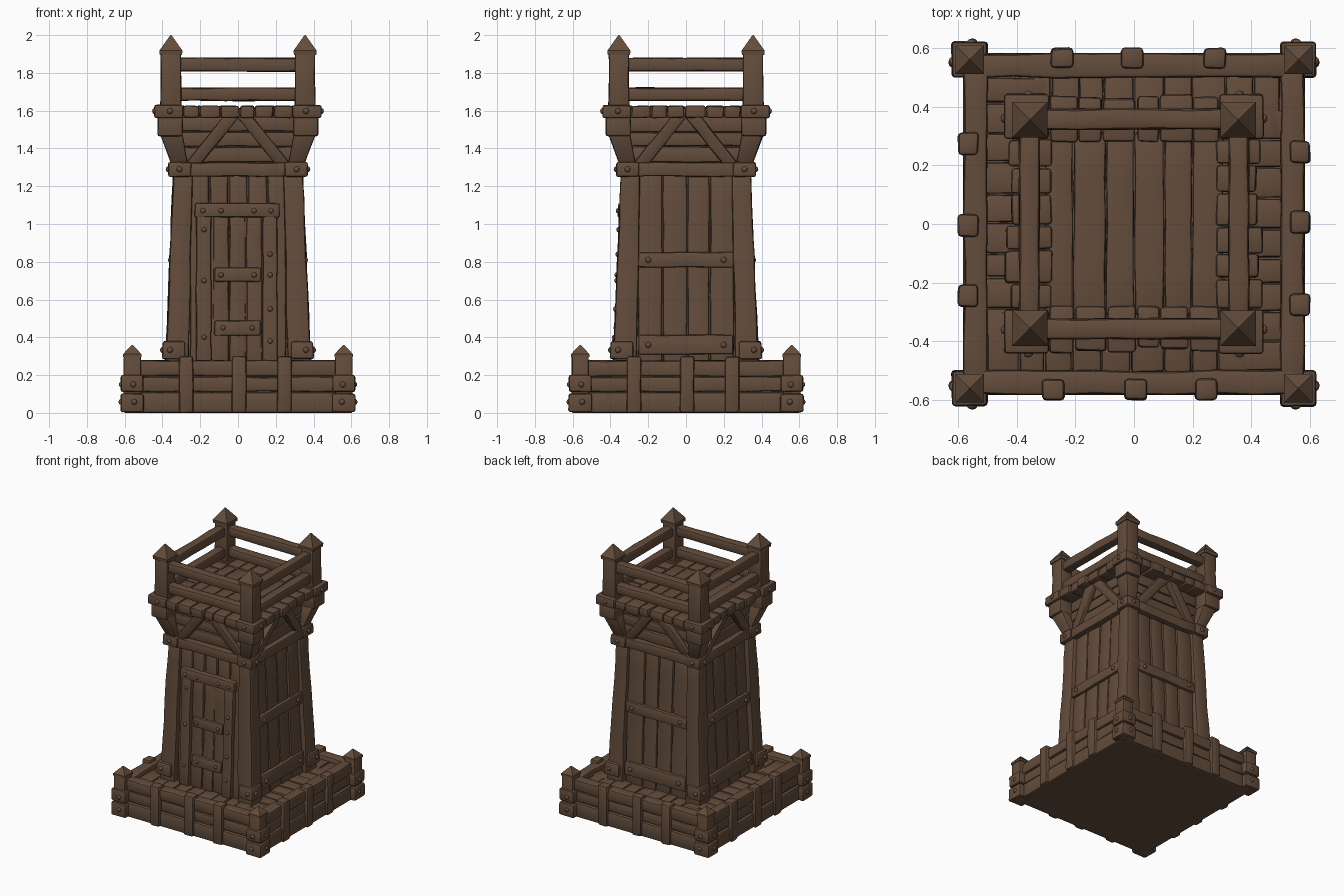
import bpy, bmesh, math, random
from mathutils import Vector, Matrix

if "Cube" in bpy.data.objects:
    bpy.data.objects.remove(bpy.data.objects["Cube"])

random.seed(4)
wood = bpy.data.materials.new("dark_brown_wood")
wood.diffuse_color = (0.125, 0.073, 0.044, 1)
wood.use_nodes = True
wood.node_tree.nodes["Principled BSDF"].inputs["Base Color"].default_value = wood.diffuse_color
wood.roughness = 0.9


def lean(z):
    """Inward slope of the tower walls."""
    return -0.041 * (z - 0.28)


def turn(k):
    return Matrix.Rotation(k * math.pi / 2, 4, 'Z')


def loft(bm, rings, bevel=0.01, jit=0.003):
    """Closed solid through four-point rings, with worn rounded edges."""
    vs = [[bm.verts.new(Vector(p) + Vector([random.uniform(-jit, jit) for _ in range(3)])) for p in r]
          for r in rings]
    faces = [bm.faces.new(vs[0]), bm.faces.new(vs[-1][::-1])]
    for a, b in zip(vs, vs[1:]):
        for i in range(4):
            j = (i + 1) % 4
            faces.append(bm.faces.new((a[j], a[i], b[i], b[j])))
    bmesh.ops.recalc_face_normals(bm, faces=faces)
    for f in faces:
        f.normal_update()
    if bevel:
        edges = {e for f in faces for e in f.edges if e.calc_face_angle(0) > 0.6}
        bmesh.ops.bevel(bm, geom=list(edges), offset=bevel, segments=2, profile=0.5,
                        affect='EDGES', clamp_overlap=True)


def slab(bm, k, u, z, d, sloped=False, bevel=0.01, jit=0.003):
    """Board on side k: u along the side, z height, d distance outward."""
    m = turn(k)

    def pt(a, h, o):
        return m @ Vector((a, -(o + (lean(h) if sloped else 0)), h))
    spans = [u[1] - u[0], z[1] - z[0], d[1] - d[0]]
    ax = spans.index(max(spans))
    n = max(1, round(max(spans) / 0.14))
    rings = []
    for i in range(n + 1):
        t = i / n
        mix = lambda s: s[0] + (s[1] - s[0]) * t
        sq = ((0, 0), (1, 0), (1, 1), (0, 1))
        if ax == 0:
            rings.append([pt(mix(u), z[a], d[b]) for a, b in sq])
        elif ax == 1:
            rings.append([pt(u[a], mix(z), d[b]) for a, b in sq])
        else:
            rings.append([pt(u[a], z[b], mix(d)) for a, b in sq])
    loft(bm, rings, bevel, jit)


def column(bm, k, levels, bevel=0.01, jit=0.002):
    """Corner column from (z, inner, outer) levels."""
    m = turn(k)
    loft(bm, [[m @ Vector((x, -y, z)) for x, y in ((a, a), (b, a), (b, b), (a, b))]
              for z, a, b in levels], bevel, jit)


def bolt(bm, k, u, z, d, r=0.016):
    m = turn(k) @ Matrix.Translation((u, -d, z)) @ Matrix.Diagonal((1, 0.8, 1, 1))
    bmesh.ops.create_icosphere(bm, subdivisions=2, radius=r, matrix=m)


def part(name, build, sides=4):
    bm = bmesh.new()
    for k in range(sides):
        build(bm, k)
    me = bpy.data.meshes.new(name)
    bm.to_mesh(me)
    bm.free()
    me.materials.append(wood)
    ob = bpy.data.objects.new(name, me)
    bpy.context.collection.objects.link(ob)
    bpy.ops.object.select_all(action='DESELECT')
    ob.select_set(True)
    bpy.context.view_layer.objects.active = ob
    bpy.ops.object.shade_smooth_by_angle(angle=math.radians(38))


def cuts(a, b, n, wob=0.012):
    c = [a + (b - a) * i / n + (random.uniform(-wob, wob) if 0 < i < n else 0) for i in range(n + 1)]
    return list(zip(c, c[1:]))


# base: solid core, stacked wall boards, uprights, corner posts and deck
def base_core(bm, k):
    slab(bm, k, (-0.56, 0.56), (0, 0.2), (-0.56, 0.56), bevel=0, jit=0)


def base_walls(bm, k):
    for z0, z1, o in ((0, 0.108, 0.582), (0.112, 0.19, 0.574), (0.194, 0.278, 0.58)):
        slab(bm, k, (-0.55, 0.55), (z0, z1), (0.5, o), bevel=0.013, jit=0.004 if z0 else 0)


def base_uprights(bm, k):
    for u in (-0.275, 0.005, 0.245):
        slab(bm, k, (u - 0.038, u + 0.038), (0, 0.3), (0.53, 0.6), bevel=0.014)


def base_posts(bm, k):
    column(bm, k, [(0, 0.515, 0.605), (0.3, 0.515, 0.605)], 0.008)
    column(bm, k, [(0.295, 0.512, 0.608), (0.312, 0.512, 0.608), (0.36, 0.557, 0.563)], 0, 0)
    column(bm, k, [(0.004, 0.498, 0.622), (0.102, 0.498, 0.622)], 0.012)
    column(bm, k, [(0.112, 0.5, 0.62), (0.2, 0.5, 0.62)], 0.012)


def base_bolts(bm, k):
    for s in (-1, 1):
        bolt(bm, k, s * 0.55, 0.058, 0.62)
        bolt(bm, k, s * 0.555, 0.15, 0.618)


def base_deck(bm, k):
    for a, b in cuts(-0.5, 0.39, 9):
        slab(bm, k, (a + 0.002, b - 0.002), (0.19, 0.25 + random.uniform(-0.006, 0.006)), (0.3, 0.505))


# tower: core, corner posts, vertical boards and cross bars
def tower_core(bm, k):
    column(bm, k, [(0.1, -0.335, 0.335), (1.25, -0.3, 0.3), (1.58, -0.3, 0.3)], 0, 0)


def tower_posts(bm, k):
    zs = [0.2 + 1.1 * i / 7 for i in range(8)]
    column(bm, k, [(z, 0.262 + lean(z) * 0.5, 0.384 + lean(z)) for z in zs], 0.012, 0.004)
    column(bm, k, [(0.285, 0.28, 0.403), (0.38, 0.28, 0.398)], 0.012)
    column(bm, k, [(1.25, 0.248, 0.37), (1.328, 0.248, 0.37)], 0.012)


def tower_boards(bm, k):
    for a, b in cuts(-0.255, 0.255, 5 if k == 0 else 4):
        slab(bm, k, (a + 0.003, b - 0.003), (0.24, 1.27), (0.31, 0.356 + random.uniform(-0.004, 0.004)), True)


def tower_bars(bm, k):
    slab(bm, k, (-0.26, 0.26), (1.252, 1.325), (0.29, 0.357))
    if k:
        for z0, z1 in ((0.31, 0.412), (0.77, 0.85)):
            slab(bm, k, (-0.252, 0.252), (z0, z1), (0.33, 0.378), True)


def tower_bolts(bm, k):
    for s in (-1, 1):
        bolt(bm, k, s * 0.36, 0.333, 0.4)
        bolt(bm, k, s * 0.31, 1.29, 0.37)
        if k:
            bolt(bm, k, s * 0.2, 0.36, 0.376)
            bolt(bm, k, s * 0.2, 0.81, 0.358)


# door on the front side
def door(bm, k):
    for a, b in cuts(-0.135, 0.13, 3, 0.004):
        slab(bm, 0, (a + 0.003, b - 0.003), (0.25, 1.06), (0.33, 0.364), True)
    for z0, z1 in ((0.41, 0.49), (0.695, 0.77)):
        slab(bm, 0, (-0.125, 0.12), (z0, z1), (0.34, 0.38), True)


def door_frame(bm, k):
    slab(bm, 0, (-0.222, -0.142), (0.25, 1.06), (0.33, 0.386), True)
    slab(bm, 0, (0.13, 0.208), (0.25, 1.06), (0.33, 0.386), True)
    slab(bm, 0, (-0.23, 0.22), (1.035, 1.112), (0.33, 0.393), True)


def door_bolts(bm, k):
    for u, z, d in ((-0.185, 1.07, 0.393), (-0.09, 1.07, 0.393), (0.085, 1.07, 0.393), (0.175, 1.07, 0.393),
                    (-0.18, 0.97, 0.386), (-0.18, 0.7, 0.386), (-0.18, 0.4, 0.386), (0.17, 0.84, 0.386),
                    (0.17, 0.73, 0.386), (0.17, 0.55, 0.386), (0.17, 0.38, 0.386), (-0.09, 0.73, 0.38),
                    (0.085, 0.73, 0.38), (-0.08, 0.45, 0.38), (0.075, 0.45, 0.38)):
        bolt(bm, 0, u, z, d + lean(z), 0.014)


# flared head: recessed boards, corner brackets and slanted braces
def head_boards(bm, k):
    for a, b in cuts(1.325, 1.57, 3, 0.005):
        slab(bm, k, (-0.3, 0.3), (a + 0.002, b - 0.002), (0.28, 0.325))


def head_brackets(bm, k):
    column(bm, k, [(1.31, 0.265, 0.35), (1.48, 0.295, 0.412)], 0.01)
    column(bm, k, [(1.465, 0.292, 0.425), (1.57, 0.292, 0.425)], 0.012)


def head_braces(bm, k):
    m = turn(k)
    for s in (-1, 1):
        rings = []
        for i in range(4):
            t = i / 3
            u, z, d = 0.235 - 0.2 * t, 1.32 + 0.25 * t, 0.345 + 0.04 * t
            rings.append([m @ Vector((s * (u + a), -(d + b), z))
                          for a, b in ((-0.042, -0.05), (0.042, -0.05), (0.042, 0), (-0.042, 0))])
        loft(bm, rings, 0.009)


# platform: edge blocks, corner blocks and floor boards
def platform_edge(bm, k):
    column(bm, k, [(1.56, 0.29, 0.443), (1.63, 0.29, 0.443)], 0.012)
    for a, b in cuts(-0.29, 0.29, 6):
        slab(bm, k, (a + 0.002, b - 0.002), (1.562, 1.626), (0.28, random.uniform(0.415, 0.442)), bevel=0.012)
    for s in (-1, 1):
        bolt(bm, k, s * 0.36, 1.598, 0.442)


def platform_floor(bm, k):
    for a, b in cuts(-0.305, 0.305, 6, 0.006):
        slab(bm, 0, (a + 0.002, b - 0.002), (1.56, 1.615), (-0.31, 0.31), bevel=0.008)


# railing: capped corner posts and two rails on each side
def railing_posts(bm, k):
    column(bm, k, [(1.6, 0.3, 0.412), (1.75, 0.302, 0.408), (1.91, 0.302, 0.408)], 0.01)
    column(bm, k, [(1.895, 0.296, 0.414), (1.918, 0.294, 0.416), (2.0, 0.352, 0.358)], 0, 0)


def railing_rails(bm, k):
    for z0, z1 in ((1.652, 1.722), (1.808, 1.88)):
        slab(bm, k, (-0.32, 0.32), (z0, z1), (0.322, 0.392), bevel=0.016)


for name, fn, n in (("base_core", base_core, 1), ("base_walls", base_walls, 4),
                    ("base_uprights", base_uprights, 4), ("base_corner_posts", base_posts, 4),
                    ("base_bolts", base_bolts, 4), ("base_deck", base_deck, 4),
                    ("tower_core", tower_core, 1), ("tower_corner_posts", tower_posts, 4),
                    ("tower_boards", tower_boards, 4), ("tower_bars", tower_bars, 4),
                    ("tower_bolts", tower_bolts, 4), ("door", door, 1), ("door_frame", door_frame, 1),
                    ("door_bolts", door_bolts, 1), ("head_boards", head_boards, 4),
                    ("head_brackets", head_brackets, 4), ("head_braces", head_braces, 4),
                    ("platform_edge", platform_edge, 4), ("platform_floor", platform_floor, 1),
                    ("railing_posts", railing_posts, 4), ("railing_rails", railing_rails, 4)):
    part(name, fn, n)
